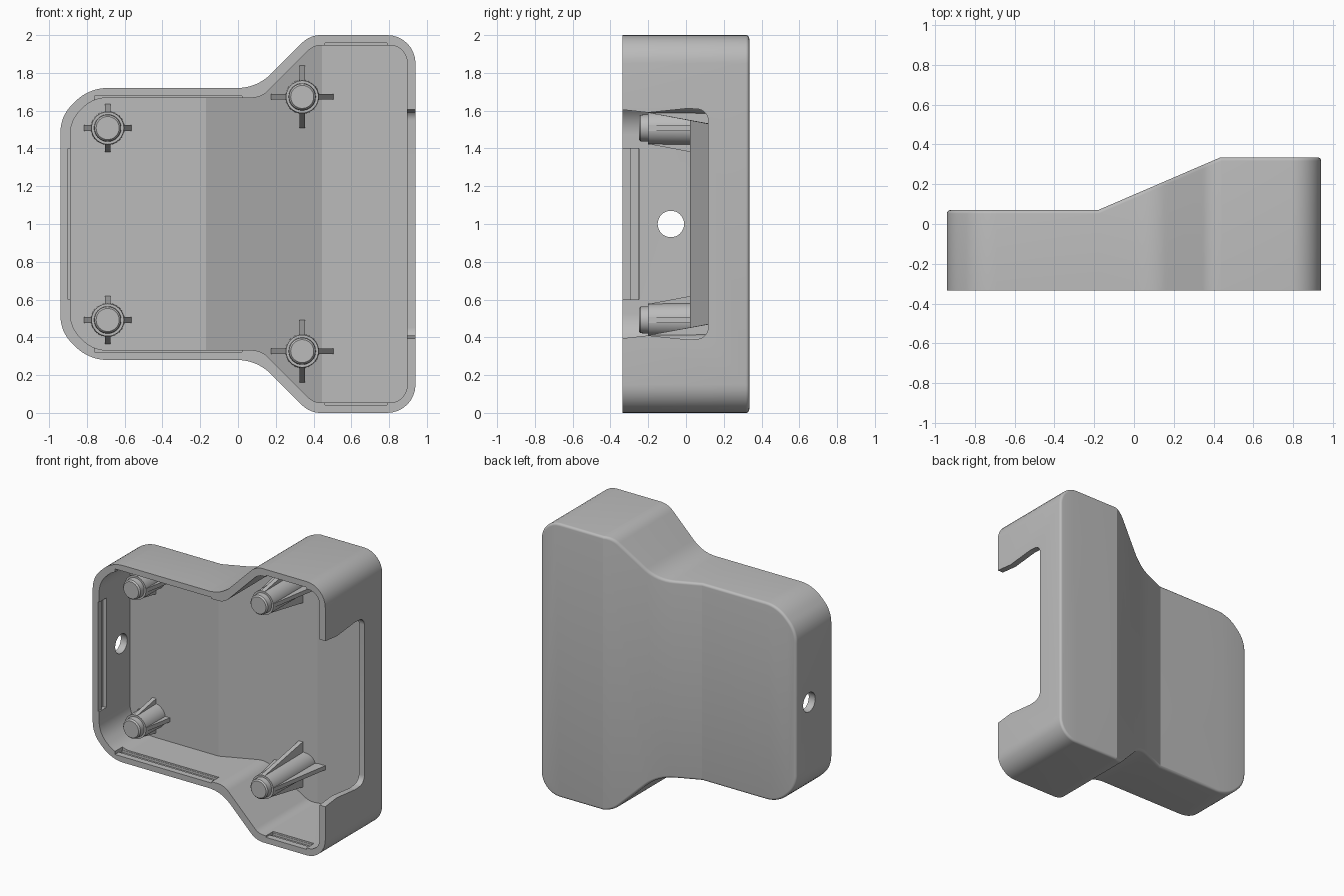
import bpy, bmesh, math
from mathutils import Vector

cube = bpy.data.objects.get("Cube")
if cube:
    bpy.data.objects.remove(cube)

grey = bpy.data.materials.new("plain_grey")
grey.use_nodes = True
grey.diffuse_color = (0.5, 0.5, 0.5, 1)
grey.node_tree.nodes["Principled BSDF"].inputs["Base Color"].default_value = grey.diffuse_color

FRONT = -0.335


def finish(name, bm):
    bmesh.ops.recalc_face_normals(bm, faces=bm.faces[:])
    mesh = bpy.data.meshes.new(name)
    bm.to_mesh(mesh)
    bm.free()
    mesh.materials.append(grey)
    obj = bpy.data.objects.new(name, mesh)
    bpy.context.collection.objects.link(obj)
    return obj


def fillet(corners, steps=8):
    """Round each (a, b, radius) corner of a closed polygon."""
    pts = []
    for i, (x, z, r) in enumerate(corners):
        p = Vector((x, z))
        a = (Vector(corners[i - 1][:2]) - p).normalized()
        b = (Vector(corners[(i + 1) % len(corners)][:2]) - p).normalized()
        if r == 0:
            pts.append(p)
            continue
        half = a.angle(b) / 2
        centre = p + (a + b).normalized() * r / math.sin(half)
        u = p + a * r / math.tan(half) - centre
        v = p + b * r / math.tan(half) - centre
        turn = u.angle(v)
        for k in range(steps + 1):
            t = k / steps
            pts.append(centre + (u * math.sin((1 - t) * turn) + v * math.sin(t * turn)) / math.sin(turn))
    return pts


def mirrored(upper):
    """Complete an upper half outline by mirroring it about z = 1."""
    return upper + [(x, 2 - z, r) for x, z, r in reversed(upper)]


def prism(pts, place, lo, hi):
    """Extrude a 2D polygon; place(a, b, depth) gives the 3D point."""
    bm = bmesh.new()
    base = bm.faces.new([bm.verts.new(place(a, b, lo)) for a, b in pts])
    ext = bmesh.ops.extrude_face_region(bm, geom=[base])
    shift = Vector(place(0, 0, hi)) - Vector(place(0, 0, lo))
    bmesh.ops.translate(bm, vec=shift, verts=[v for v in ext["geom"] if isinstance(v, bmesh.types.BMVert)])
    return bm


def along_y(a, b, d):
    return (a, d, b)


def along_x(a, b, d):
    return (d, a, b)


def back(x, wall=0.0):
    """Depth of the stepped back: thin, ramp, thick."""
    t = (x - wall * 0.2 + 0.18) / 0.615
    return 0.07 + 0.265 * min(max(t, 0), 1) - wall


def body(name, upper, front, wall):
    bm = prism(fillet(mirrored(upper)), along_y, front, 0.5)
    for x in (-0.18, 0.435):
        bmesh.ops.bisect_plane(bm, geom=bm.verts[:] + bm.edges[:] + bm.faces[:],
                               plane_co=(x + wall * 0.2, 0, 0), plane_no=(1, 0, 0))
    for v in bm.verts:
        if v.co.y > 0.4:
            v.co.y = back(v.co.x, wall)
    bmesh.ops.recalc_face_normals(bm, faces=bm.faces[:])
    if wall == 0:
        # soft rounding around the back edge
        rim = [e for e in bm.edges if all(v.co.y > 0 for v in e.verts) and e.calc_face_angle(0) > 1]
        bmesh.ops.bevel(bm, geom=rim, offset=0.018, segments=5, profile=0.5, affect='EDGES')
    return finish(name, bm)


def box(name, x0, x1, y0, y1, z0, z1):
    return finish(name, prism([(x0, z0), (x1, z0), (x1, z1), (x0, z1)], along_y, y0, y1))


# Shell and its cavity
shell = body("case_shell", [(-0.94, 1.57, 0.2), (-0.79, 1.72, 0.24), (0.1, 1.72, 0.25),
                            (0.38, 2, 0.14), (0.94, 2, 0.15)], FRONT, 0)
cutters = [body("cavity", [(-0.888, 1.548, 0.18), (-0.768, 1.668, 0.18), (0.122, 1.668, 0.12),
                           (0.4, 1.946, 0.1), (0.895, 1.946, 0.09)], -0.5, 0.05)]

# Wide opening in one side, round hole in the other
opening = mirrored([(-0.5, 1.605, 0), (-0.335, 1.605, 0), (-0.2, 1.59, 0), (0.01, 1.612, 0.05), (0.117, 1.605, 0.06)])
cutters.append(finish("side_opening", prism(fillet(opening), along_x, 0.8, 1.1)))
ring = [(-0.08 + 0.07 * math.cos(k * math.tau / 32), 1 + 0.07 * math.sin(k * math.tau / 32)) for k in range(32)]
cutters.append(finish("round_hole", prism(ring, along_x, -1.1, -0.8)))

# Shallow rim recesses, each with a deeper snap groove
for extra, start, end in ((0.0, -0.4, -0.25), (0.016, -0.29, -0.252)):
    cutters.append(box("left_recess", -0.899 - extra, -0.84, start, end, 0.6, 1.4))
    for x0, x1, top in ((-0.76, 0.02, 1.678), (0.46, 0.79, 1.957)):
        z = top + extra
        cutters.append(box("upper_recess", x0, x1, start, end, top - 0.05, z))
        cutters.append(box("lower_recess", x0, x1, start, end, 2 - z, 2.05 - top))

bpy.context.view_layer.objects.active = shell
for cutter in cutters:
    cutter.hide_render = True
    mod = shell.modifiers.new("cut", 'BOOLEAN')
    mod.operation = 'DIFFERENCE'
    mod.solver = 'EXACT'
    mod.object = cutter
    bpy.ops.object.modifier_apply(modifier=mod.name)
    bpy.data.objects.remove(cutter)


def post(name, cx, cz, reach):
    """Stepped round post with a tapered cross of ribs, sunk into the floor."""
    def floor(x):
        return back(x, 0.03)
    bm = bmesh.new()
    sides = 32
    rings = []
    for r, y in ((0.09, None), (0.086, -0.2), (0.072, -0.2), (0.07, -0.24), (0.061, -0.25)):
        loop = []
        for k in range(sides):
            a = k * math.tau / sides
            x = cx + r * math.cos(a)
            loop.append(bm.verts.new((x, floor(x) if y is None else y, cz + r * math.sin(a))))
        rings.append(loop)
    for low, high in zip(rings, rings[1:]):
        for k in range(sides):
            j = (k + 1) % sides
            bm.faces.new((low[k], low[j], high[j], high[k]))
    bm.faces.new(rings[0])
    bm.faces.new(rings[-1])
    # crossed ribs
    for dx, dz in ((1, 0), (0, 1)):
        plates = []
        for t in (-0.015, 0.015):
            corners = []
            for s, top in ((-reach, False), (reach, False), (0.085, True), (-0.085, True)):
                x = cx + s * dx + t * dz
                corners.append(bm.verts.new((x, -0.198 if top else floor(x), cz + s * dz + t * dx)))
            plates.append(corners)
            bm.faces.new(corners)
        for k in range(4):
            j = (k + 1) % 4
            bm.faces.new((plates[0][k], plates[0][j], plates[1][j], plates[1][k]))
    return finish(name, bm)


parts = [shell]
for side, sign in (("upper", 1), ("lower", -1)):
    parts.append(post(side + "_short_post", -0.69, 1 + sign * 0.508, 0.13))
    parts.append(post(side + "_long_post", 0.34, 1 + sign * 0.673, 0.17))

bpy.ops.object.select_all(action='DESELECT')
for obj in parts:
    obj.select_set(True)
bpy.ops.object.shade_smooth_by_angle(angle=math.radians(21))
